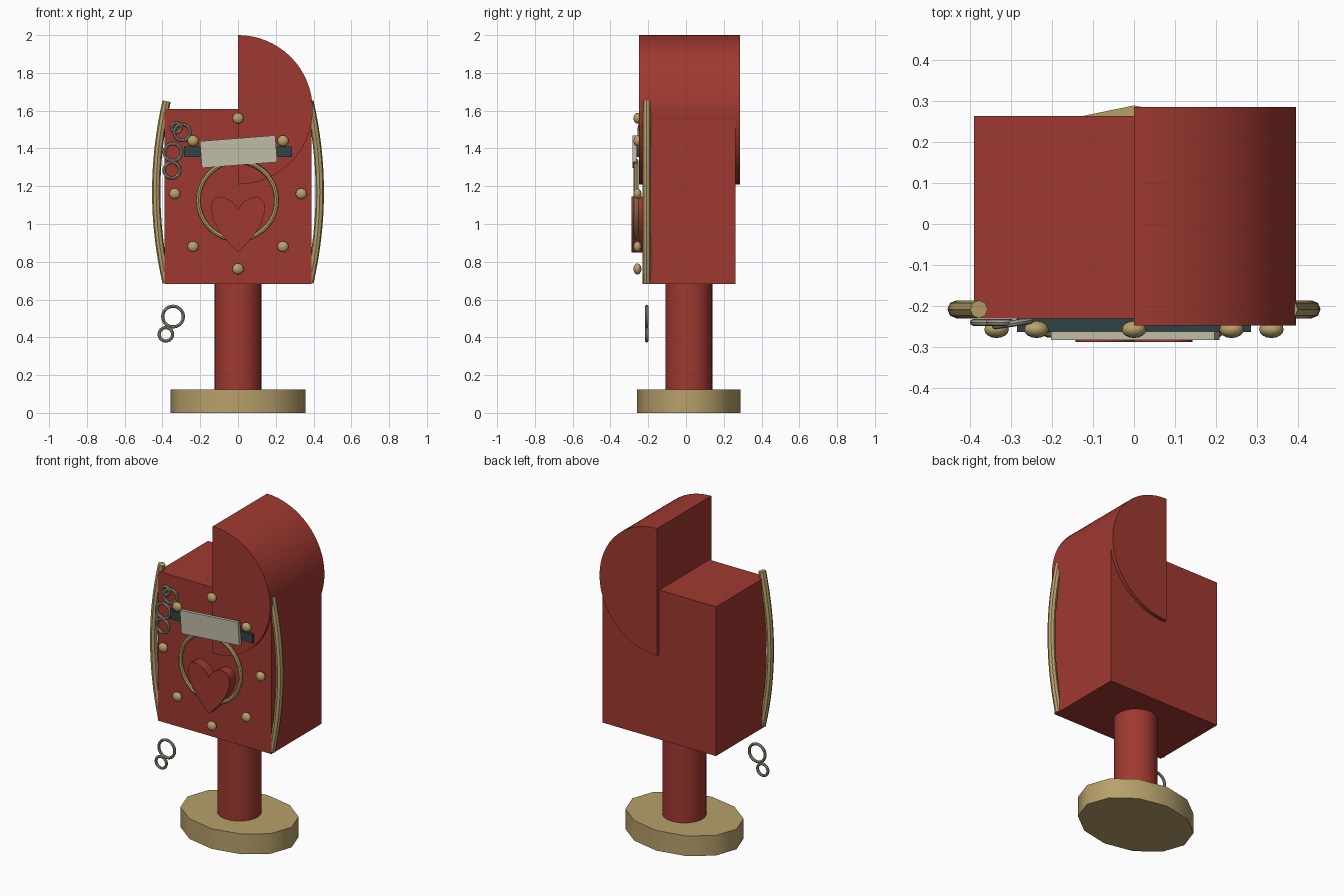
import bpy, bmesh, math
from mathutils import Matrix

if "Cube" in bpy.data.objects:
    bpy.data.objects.remove(bpy.data.objects["Cube"])


def srgb(r, g, b):
    f = lambda c: ((c / 255 + 0.055) / 1.055) ** 2.4
    return (f(r), f(g), f(b), 1.0)


def material(name, rgb):
    m = bpy.data.materials.new(name)
    m.diffuse_color = srgb(*rgb)
    m.use_nodes = True
    m.node_tree.nodes["Principled BSDF"].inputs["Base Color"].default_value = m.diffuse_color
    return m


RED = material("red paint", (160, 57, 49))
BRASS = material("brass", (183, 160, 107))
STEEL = material("dull steel", (160, 158, 140))
PAPER = material("paper", (192, 188, 168))
DARK = material("dark slate", (48, 66, 66))


def finish(obj, name, mat, smooth=True):
    obj.name = name
    obj.data.materials.append(mat)
    if smooth:
        bpy.ops.object.select_all(action='DESELECT')
        obj.select_set(True)
        bpy.context.view_layer.objects.active = obj
        bpy.ops.object.shade_smooth_by_angle(angle=math.radians(40))
    return obj


def box(name, mat, x, y, z, turn=0):
    """Box from (min, max) pairs, turned about the y axis."""
    centre = [(a + b) / 2 for a, b in (x, y, z)]
    bpy.ops.mesh.primitive_cube_add(size=1, location=centre, rotation=(0, turn, 0))
    obj = bpy.context.object
    obj.scale = [b - a for a, b in (x, y, z)]
    return finish(obj, name, mat, False)


def prism(name, mat, outline, y0, y1):
    """Extrude an (x, z) outline from y0 to y1."""
    bm = bmesh.new()
    face = bm.faces.new([bm.verts.new((x, y0, z)) for x, z in outline])
    ext = bmesh.ops.extrude_face_region(bm, geom=[face])["geom"]
    moved = [v for v in ext if isinstance(v, bmesh.types.BMVert)]
    bmesh.ops.translate(bm, verts=moved, vec=(0, y1 - y0, 0))
    bmesh.ops.recalc_face_normals(bm, faces=bm.faces)
    mesh = bpy.data.meshes.new(name)
    bm.to_mesh(mesh)
    bm.free()
    obj = bpy.data.objects.new(name, mesh)
    bpy.context.collection.objects.link(obj)
    return finish(obj, name, mat)


def ring(name, mat, x, y, z, outer, thick, tilt=0):
    bpy.ops.mesh.primitive_torus_add(
        location=(x, y, z), rotation=(math.pi / 2, 0, tilt),
        major_radius=outer - thick, minor_radius=thick,
        major_segments=36, minor_segments=8)
    return finish(bpy.context.object, name, mat)


def cylinder(name, mat, sides, rx, ry, z0, z1):
    bpy.ops.mesh.primitive_cylinder_add(
        vertices=sides, radius=1, depth=1, location=(0, 0.015, (z0 + z1) / 2))
    obj = bpy.context.object
    obj.data.transform(Matrix.Diagonal((rx, ry, z1 - z0, 1)))
    return finish(obj, name, mat)


# Base, post and body
cylinder("base", BRASS, 12, 0.358, 0.274, 0, 0.125)
cylinder("post", RED, 32, 0.124, 0.124, 0.12, 0.69)
box("body", RED, (-0.39, 0.39), (-0.23, 0.263), (0.682, 1.61))

# Half-round hood over the right side
arc = [math.radians(-90 + 180 * i / 32) for i in range(33)]
prism("hood", RED, [(0.395 * math.cos(a), 1.605 + 0.395 * math.sin(a)) for a in arc],
      -0.248, 0.285)

# Bowed side rods
for side, label in ((-1, "left"), (1, "right")):
    curve = bpy.data.curves.new("rod", 'CURVE')
    curve.dimensions = '3D'
    curve.bevel_depth = 0.022
    curve.bevel_resolution = 2
    curve.use_fill_caps = True
    line = curve.splines.new('POLY')
    line.points.add(16)
    for i, p in enumerate(line.points):
        t = i / 8 - 1
        p.co = (side * (0.433 - 0.055 * t * t), -0.208, 1.17 + 0.48 * t, 1)
    rod = bpy.data.objects.new("rod", curve)
    bpy.context.collection.objects.link(rod)
    bpy.ops.object.select_all(action='DESELECT')
    rod.select_set(True)
    bpy.context.view_layer.objects.active = rod
    bpy.ops.object.convert(target='MESH')
    finish(bpy.context.object, label + "_rod", BRASS)

# Eight domed studs around the front
studs = [(0, 1.56), (0, 0.762)]
for s in (-1, 1):
    studs += [(s * 0.238, 1.44), (s * 0.335, 1.16), (s * 0.238, 0.88)]
for x, z in studs:
    bpy.ops.mesh.primitive_uv_sphere_add(segments=16, ring_count=10, radius=1,
                                         location=(x, -0.257, z))
    stud = bpy.context.object
    stud.data.transform(Matrix.Diagonal((0.03, 0.021, 0.029, 1)))
    finish(stud, "stud", BRASS)

# Mail slot with a letter in front
box("slot", DARK, (-0.285, 0.285), (-0.263, -0.225), (1.355, 1.41))
box("letter", PAPER, (-0.197, 0.203), (-0.283, -0.262), (1.312, 1.454), math.radians(-4.5))

# Ring and heart emblem
ring("emblem_ring", BRASS, -0.003, -0.264, 1.125, 0.22, 0.013)
half = [(0.05, 0.90), (0.095, 0.955), (0.128, 1.015), (0.143, 1.07), (0.139, 1.11),
        (0.122, 1.135), (0.098, 1.145), (0.07, 1.14), (0.038, 1.123), (0.015, 1.10)]
heart = [(0, 0.85)] + half + [(0, 1.075)] + [(-x, z) for x, z in reversed(half)]
prism("heart", RED, heart, -0.288, -0.225)

# Chain links: a cluster on the front and a loose pair below
links = [(-0.35, -0.24, 1.285, 0.050, 0), (-0.345, -0.24, 1.38, 0.054, 0),
         (-0.296, -0.242, 1.485, 0.051, 0.15), (-0.327, -0.24, 1.51, 0.034, 0),
         (-0.344, -0.208, 0.51, 0.063, 0), (-0.382, -0.208, 0.416, 0.044, 0)]
for x, y, z, outer, tilt in links:
    ring("chain_link", STEEL, x, y, z, outer, 0.0085, tilt)
